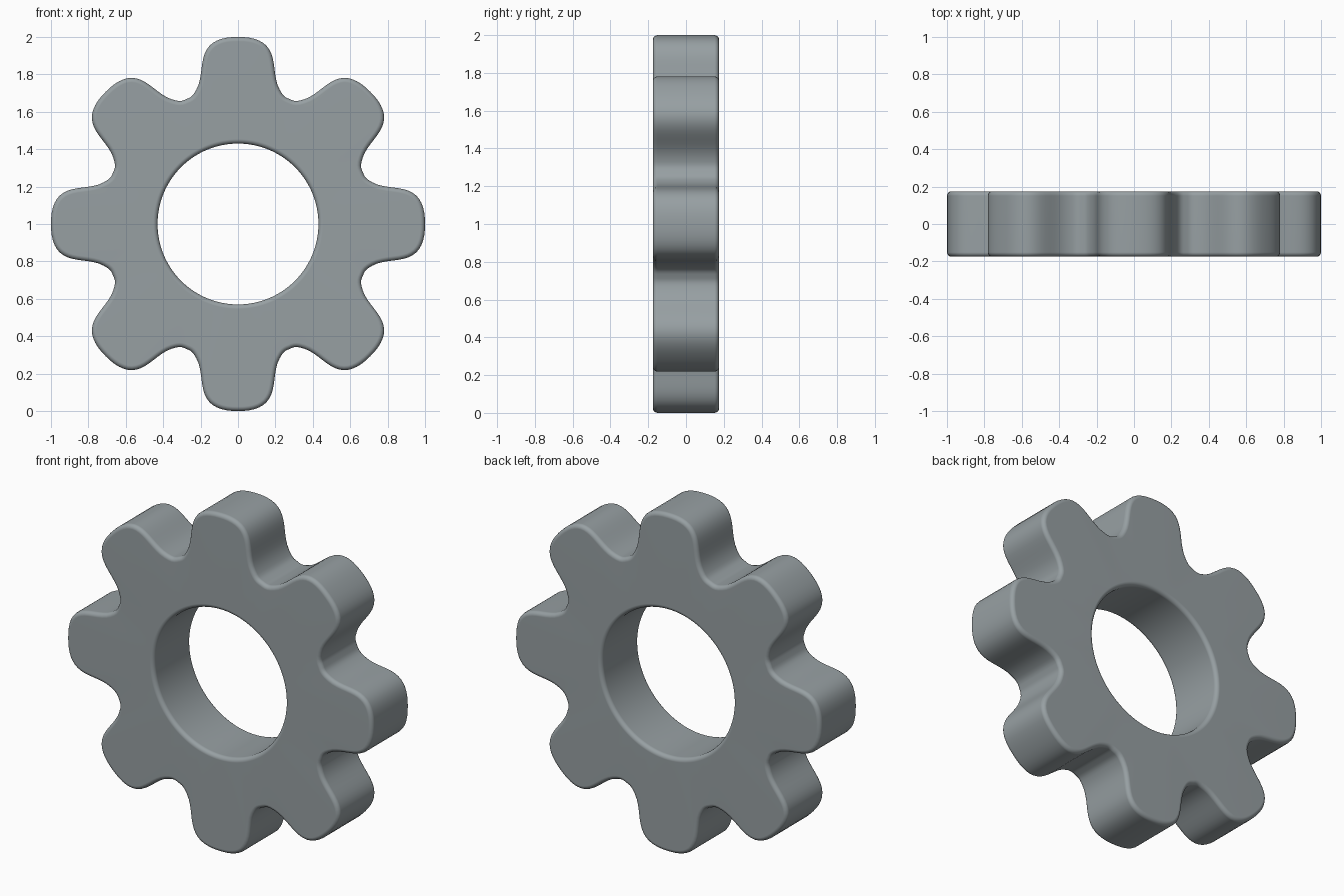
import bpy, bmesh, math
from mathutils import Vector

if "Cube" in bpy.data.objects:
    bpy.data.objects.remove(bpy.data.objects["Cube"])

TEETH, HOLE, HALF, ROUND = 8, 0.43, 0.175, 0.024

# Half tooth outline, from tip centre to valley centre
half = [(0, 1.0), (0.06, 0.996), (0.112, 0.981), (0.152, 0.953), (0.178, 0.911),
        (0.191, 0.86), (0.199, 0.80), (0.211, 0.745), (0.234, 0.699),
        (0.254, 0.678), (0.276, 0.668)]
tooth = [(-x, z) for x, z in half[:0:-1]] + half[:-1]

# Repeat the tooth clockwise around the centre
ctrl = []
for k in range(TEETH):
    a = 2 * math.pi * k / TEETH
    c, s = math.cos(a), math.sin(a)
    ctrl += [Vector((x * c + z * s, z * c - x * s)) for x, z in tooth]

# Smooth the outline by inserting Catmull-Rom midpoints
n = len(ctrl)
outline = []
for i in range(n):
    p0, p1, p2, p3 = (ctrl[(i + j) % n] for j in (-1, 0, 1, 2))
    outline += [p1, (9 * (p1 + p2) - p0 - p3) / 16]
n = len(outline)

# Hole directions and outward normals of the outline
start = -math.pi / TEETH
dirs = [Vector((math.sin(start + 2 * math.pi * i / n),
                math.cos(start + 2 * math.pi * i / n))) for i in range(n)]
normals = []
for i in range(n):
    t = (outline[(i + 1) % n] - outline[i - 1]).normalized()
    normals.append(Vector((-t.y, t.x)))

# Rounded rim section: (y, inset) from front to back
steps = [math.pi / 2 * k / 4 for k in range(5)]
front = [(-HALF + ROUND * (1 - math.sin(a)), ROUND * (1 - math.cos(a)))
         for a in reversed(steps)]
section = front + [(-y, d) for y, d in reversed(front)]

# Loft the rings into a closed gear
bm = bmesh.new()
rings = []
for y, d in section:
    pts = [p - nr * d for p, nr in zip(outline, normals)]
    rings.append([bm.verts.new((p.x, y, p.y + 1)) for p in pts])
for y, d in reversed(section):
    rings.append([bm.verts.new((q.x * (HOLE + d), y, q.y * (HOLE + d) + 1)) for q in dirs])
for r, ring in enumerate(rings):
    nxt = rings[(r + 1) % len(rings)]
    for i in range(n):
        j = (i + 1) % n
        bm.faces.new((ring[i], ring[j], nxt[j], nxt[i]))
bmesh.ops.recalc_face_normals(bm, faces=bm.faces[:])

mesh = bpy.data.meshes.new("gear_wheel")
bm.to_mesh(mesh)
bm.free()
gear = bpy.data.objects.new("gear_wheel", mesh)
bpy.context.collection.objects.link(gear)
for f in mesh.polygons:
    f.use_smooth = True
gear.modifiers.new("flat_face_shading", 'WEIGHTED_NORMAL')

# Dark steel grey
steel = bpy.data.materials.new("dark_steel")
steel.diffuse_color = (0.31, 0.35, 0.365, 1)
steel.use_nodes = True
steel.node_tree.nodes["Principled BSDF"].inputs["Base Color"].default_value = steel.diffuse_color
mesh.materials.append(steel)
